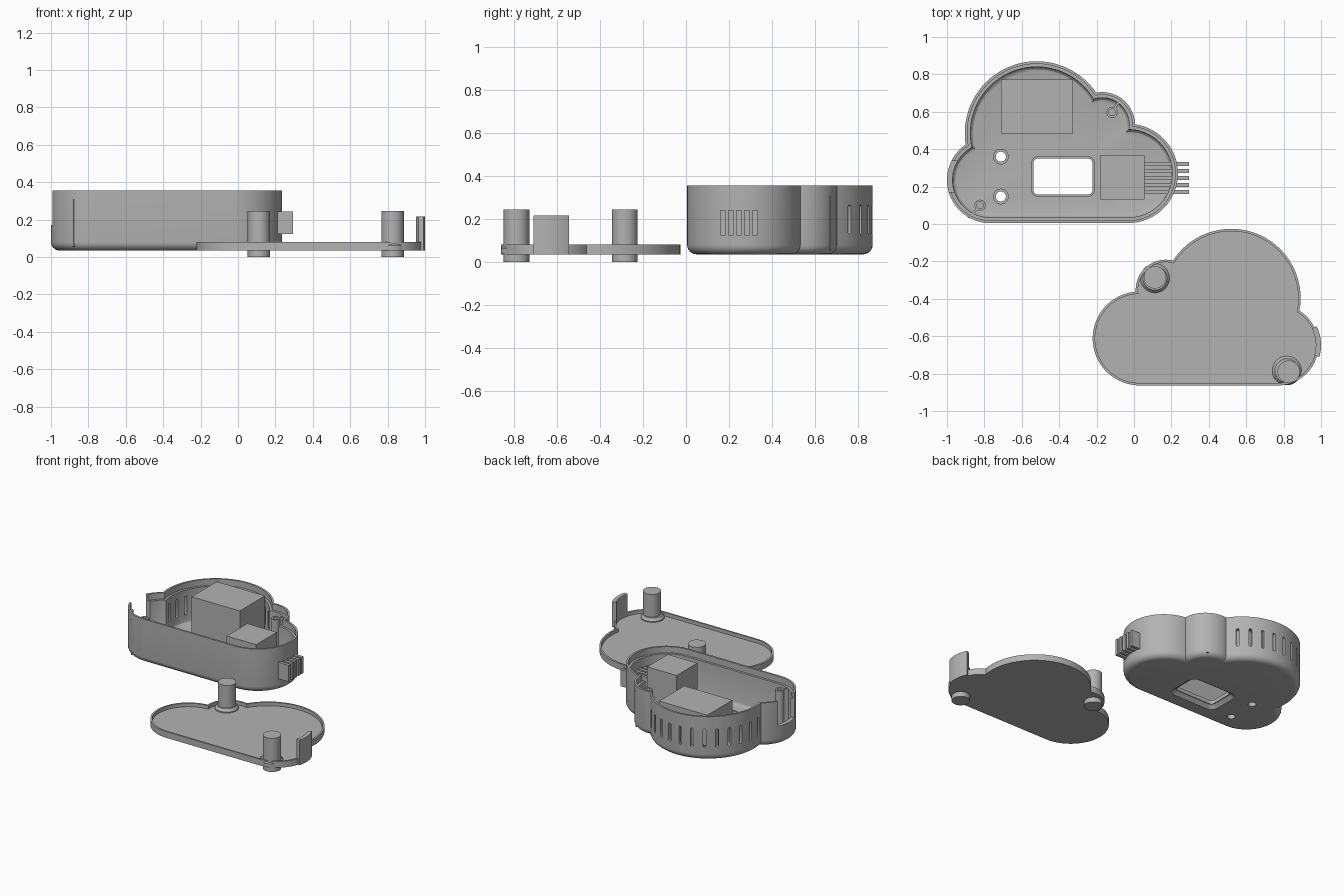
import bpy, bmesh, math
from math import cos, sin, radians, pi, atan2

if "Cube" in bpy.data.objects:
    bpy.data.objects.remove(bpy.data.objects["Cube"])

grey = bpy.data.materials.new("grey plastic")
grey.diffuse_color = (0.45, 0.45, 0.45, 1)
grey.use_nodes = True
grey.node_tree.nodes["Principled BSDF"].inputs["Base Color"].default_value = grey.diffuse_color

# Lobes of the cloud outline: x, y, radius
RIGHT, SMALL, BIG, LEFT = (-0.03, 0.27, 0.265), (-0.17, 0.53, 0.175), (-0.52, 0.485, 0.385), (-0.77, 0.235, 0.23)


def crossing(a, b, d):
    """Outer meeting point of two lobes shrunk by d."""
    (ax, ay, ar), (bx, by, br) = a, b
    ar, br = ar - d, br - d
    dx, dy = bx - ax, by - ay
    D = math.hypot(dx, dy)
    t = (ar * ar - br * br + D * D) / (2 * D)
    h = math.sqrt(ar * ar - t * t)
    return ax + (t * dx + h * dy) / D, ay + (t * dy - h * dx) / D


def outline(d):
    """Cloud outline inset by d, always with the same point count."""
    lobes = [RIGHT, SMALL, BIG, LEFT]
    joints = [(RIGHT[0], RIGHT[1] - RIGHT[2] + d)]
    joints += [crossing(a, b, d) for a, b in zip(lobes, lobes[1:])]
    joints += [(LEFT[0], LEFT[1] - LEFT[2] + d)]
    pts = []
    for i, (x, y, r) in enumerate(lobes):
        a0 = atan2(joints[i][1] - y, joints[i][0] - x)
        a1 = atan2(joints[i + 1][1] - y, joints[i + 1][0] - x)
        if a1 < a0:
            a1 += 2 * pi
        n = 40
        last = n + 1 if i == 3 else n
        pts += [(x + (r - d) * cos(a0 + (a1 - a0) * k / n),
                 y + (r - d) * sin(a0 + (a1 - a0) * k / n)) for k in range(last)]
    return pts


def finish(name, bm):
    bmesh.ops.recalc_face_normals(bm, faces=bm.faces)
    me = bpy.data.meshes.new(name)
    bm.to_mesh(me)
    bm.free()
    me.materials.append(grey)
    ob = bpy.data.objects.new(name, me)
    bpy.context.collection.objects.link(ob)
    return ob


def loft(name, rings):
    """Capped skin through rings of 3D points."""
    bm = bmesh.new()
    vs = [[bm.verts.new(p) for p in ring] for ring in rings]
    n = len(vs[0])
    for a, b in zip(vs, vs[1:]):
        for i in range(n):
            bm.faces.new((a[i], a[(i + 1) % n], b[(i + 1) % n], b[i]))
    bm.faces.new(vs[0])
    bm.faces.new(vs[-1])
    return finish(name, bm)


def cloud(name, profile, place=lambda x, y: (x, y)):
    return loft(name, [[(*place(x, y), z) for x, y in outline(d)] for d, z in profile])


def box(name, x0, x1, y0, y1, z0, z1):
    return loft(name, [[(x0, y0, z), (x1, y0, z), (x1, y1, z), (x0, y1, z)] for z in (z0, z1)])


def turned(name, x, y, profile, n=32):
    return loft(name, [[(x + r * cos(2 * pi * k / n), y + r * sin(2 * pi * k / n), z)
                        for k in range(n)] for r, z in profile])


def rounded(x0, x1, y0, y1, r, z):
    """Rounded rectangle ring."""
    pts = []
    for cx, cy, a in ((x1 - r, y1 - r, 0), (x0 + r, y1 - r, 90), (x0 + r, y0 + r, 180), (x1 - r, y0 + r, 270)):
        pts += [(cx + r * cos(radians(a + 15 * k)), cy + r * sin(radians(a + 15 * k)), z) for k in range(7)]
    return pts


def cut(ob, cutter):
    m = ob.modifiers.new("cut", 'BOOLEAN')
    m.operation, m.solver, m.object = 'DIFFERENCE', 'EXACT', cutter
    bpy.context.view_layer.objects.active = ob
    bpy.ops.object.modifier_apply(modifier="cut")
    bpy.data.objects.remove(cutter)


# Case: rounded bottom edge, stepped rim for the lid, hollow inside
R = 0.045
profile = [(R - R * sin(radians(a)), 0.035 + R - R * cos(radians(a))) for a in range(0, 91, 15)]
profile += [(0, 0.355), (0.014, 0.355), (0.014, 0.31), (0.03, 0.31)]
profile += [(0.055 - 0.025 * cos(radians(a)), 0.09 - 0.025 * sin(radians(a))) for a in range(0, 91, 30)]
case = cloud("case", profile)

# Vent slots around the big lobe
for k in range(12):
    a = radians(46 + 12.5 * k)
    u, v = (cos(a), sin(a)), (-sin(a), cos(a))
    slot = [(0.01 * cos(radians(t)), (0.255 if t <= 180 else 0.14) + 0.01 * sin(radians(t)))
            for t in list(range(0, 181, 30)) + list(range(181, 362, 30))]
    cut(case, loft("vent_cutter", [[(BIG[0] + r * u[0] + s * v[0], BIG[1] + r * u[1] + s * v[1], z)
                                    for s, z in slot] for r in (0.32, 0.42)]))

# Notch in the left wall, where the lid tab fits
cut(case, box("notch_cutter", -1.1, -0.9, 0.17, 0.337, 0.172, 0.5))

# Screen window, flared towards the outside, with a raised frame inside
def window(g, r, z):
    return rounded(-0.538 - g, -0.222 + g, 0.157 - g, 0.35 + g, r, z)

cut(case, loft("window_cutter", [window(0.035, 0.055, 0.03), window(0.03, 0.05, 0.037),
                                 window(0.0, 0.025, 0.062), window(0.0, 0.025, 0.2)]))
frame = loft("window_frame", [window(0.012, 0.037, 0.058), window(0.012, 0.037, 0.085)])
cut(frame, loft("frame_cutter", [window(0, 0.025, 0.0), window(0, 0.025, 0.2)]))

# Button guides with through holes
for y in (0.36, 0.147):
    cut(case, turned("hole_cutter", -0.712, y, [(0.027, 0), (0.027, 0.2)]))
    guide = turned("button_guide", -0.712, y, [(0.042, 0.055), (0.042, 0.11)])
    cut(guide, turned("guide_cutter", -0.712, y, [(0.027, 0), (0.027, 0.2)]))

# Screw sleeves with a rib to the wall
for x, y, ang in ((-0.117, 0.597, 58), (-0.823, 0.1, 228)):
    sleeve = turned("screw_sleeve", x, y, [(0.03, 0.055), (0.03, 0.31)])
    cut(sleeve, turned("sleeve_cutter", x, y, [(0.018, 0.08), (0.018, 0.4)]))
    a = radians(ang)
    corners = [(r * cos(a) - s * sin(a), r * sin(a) + s * cos(a))
               for r, s in ((0.025, -0.006), (0.09, -0.006), (0.09, 0.006), (0.025, 0.006))]
    loft("sleeve_rib", [[(x + p, y + q, z) for p, q in corners] for z in (0.055, 0.31)])

# Electronics blocks and the row of fins through the right wall
box("battery_block", -0.712, -0.325, 0.485, 0.773, 0.06, 0.348)
box("sensor_block", -0.182, 0.055, 0.13, 0.367, 0.06, 0.34)
for k in range(5):
    y = 0.172 + 0.0373 * k
    box("sensor_fin", 0.05, 0.295, y - 0.011, y + 0.011, 0.122, 0.242)

# Lid: mirrored shallow tray lying in front of the case
def lid_place(x, y):
    return -x, y - 0.882

cloud("lid", [(0.014, 0.035), (0.014, 0.08), (0.027, 0.08), (0.027, 0.055)], lid_place)

# Lid tab that closes the notch
arc = [radians(180 - 26 + 42 * k / 10) for k in range(11)]
tab = [(LEFT[0] + LEFT[2] * cos(a), LEFT[1] + LEFT[2] * sin(a)) for a in arc]
tab += [(LEFT[0] + 0.202 * cos(a), LEFT[1] + 0.202 * sin(a)) for a in reversed(arc)]
loft("lid_tab", [[(*lid_place(x, y), z) for x, y in tab] for z in (0.035, 0.217)])

# Lid posts with a sloped base collar
for x, y, cx, cy in ((0.112, -0.285, 0.112, -0.29), (0.827, -0.79, 0.817, -0.784)):
    turned("lid_post", x, y, [(0.06, 0.0), (0.06, 0.245)])
    turned("post_collar", cx, cy, [(0.078, 0.036), (0.078, 0.062), (0.064, 0.08)])

# Smooth curves, sharp edges
bpy.ops.object.select_all(action='SELECT')
bpy.ops.object.shade_smooth_by_angle(angle=radians(30))
